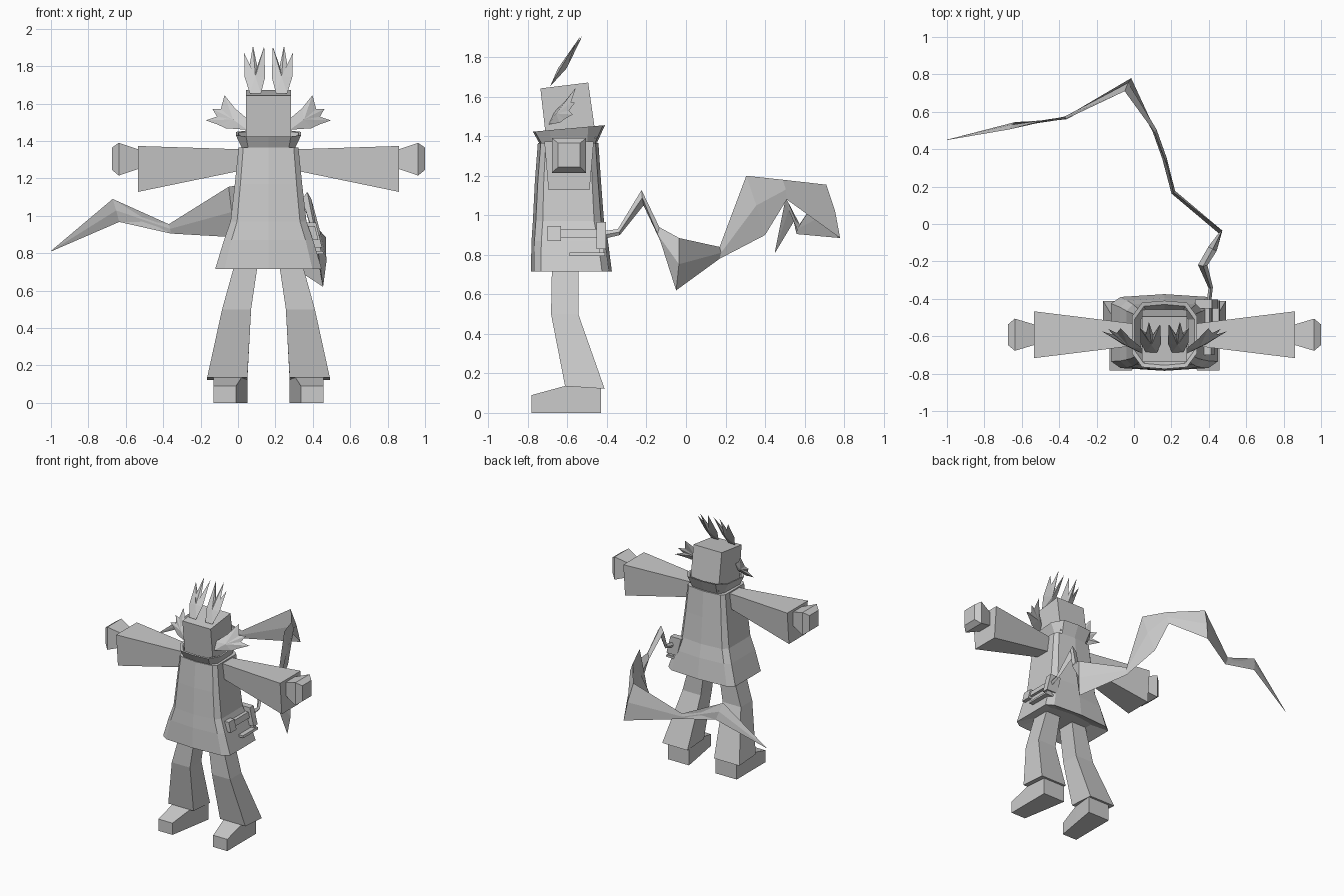
import bpy, bmesh
from mathutils import Vector

CX = 0.163  # centre line of the figure
grey = bpy.data.materials.new("plain_grey")
grey.diffuse_color = (0.6, 0.6, 0.6, 1)


def finish(name, bm, mirror=False, x=CX):
    bmesh.ops.recalc_face_normals(bm, faces=bm.faces)
    me = bpy.data.meshes.new(name)
    bm.to_mesh(me)
    bm.free()
    me.materials.append(grey)
    ob = bpy.data.objects.new(name, me)
    bpy.context.collection.objects.link(ob)
    ob.location.x = x
    if mirror:
        mod = ob.modifiers.new("mirror", 'MIRROR')
        mod.use_clip = False
        mod.use_mirror_merge = False
    return ob


def loft(name, rings, caps=(True, True), **kw):
    """Skin a row of equally sized point rings."""
    bm = bmesh.new()
    vs = [[bm.verts.new(p) for p in r] for r in rings]
    n = len(vs[0])
    for a, b in zip(vs, vs[1:]):
        for i in range(n):
            j = (i + 1) % n
            bm.faces.new((a[i], a[j], b[j], b[i]))
    if caps[0]:
        bm.faces.new(vs[0])
    if caps[1]:
        bm.faces.new(vs[-1])
    return finish(name, bm, **kw)


def rect_z(x0, x1, y0, y1, zf, zb=None):
    zb = zf if zb is None else zb
    return [(x0, y0, zf), (x1, y0, zf), (x1, y1, zb), (x0, y1, zb)]


def rect_x(x, yb, yt, z0, z1, cy=-0.592):
    """Upright section; half depths yb at the bottom, yt at the top."""
    return [(x, cy - yb, z0), (x, cy + yb, z0), (x, cy + yt, z1), (x, cy - yt, z1)]


def coat_ring(w, f, b, z, c, cf, peak=0.015):
    """Chamfered section with slightly peaked front and back."""
    half = [(0, f), (w - c, f + peak), (w, f + cf), (w, b - cf), (w - c, b - peak), (0, b)]
    pts = half + [(-x, y) for x, y in half[-2:0:-1]]
    return [(x, y, z(y) if callable(z) else z) for x, y in pts]


# coat
loft("coat", [
    coat_ring(0.18, -0.70, -0.46, 0.755, 0.04, 0.03),
    coat_ring(0.285, -0.785, -0.375, lambda y: 0.715 + (0.012 if -0.7 < y < -0.45 else 0), 0.05, 0.05),
    coat_ring(0.238, -0.782, -0.395, 0.87, 0.04, 0.05),
    coat_ring(0.203, -0.775, -0.415, 0.97, 0.035, 0.05),
    coat_ring(0.18, -0.765, -0.43, 1.17, 0.03, 0.045),
    coat_ring(0.16, -0.75, -0.443, 1.365, 0.025, 0.04)])

# flared collar, hollow at the top
def slope(z):
    return lambda y: z + 0.09 * (y + 0.59)

loft("collar", [
    coat_ring(0.135, -0.73, -0.45, slope(1.355), 0.03, 0.05, 0.01),
    coat_ring(0.175, -0.775, -0.41, slope(1.44), 0.055, 0.085, 0.01),
    coat_ring(0.16, -0.755, -0.43, slope(1.437), 0.05, 0.08, 0.01),
    coat_ring(0.125, -0.72, -0.46, slope(1.375), 0.03, 0.05, 0.01)])

# head, tipped slightly forward
loft("head", [
    rect_z(-0.12, 0.12, -0.705, -0.455, 1.36, 1.39),
    rect_z(-0.12, 0.12, -0.737, -0.495, 1.642, 1.672)])

# sleeves and hands
loft("sleeve", [
    rect_x(0.13, 0.05, 0.055, 1.245, 1.355),
    rect_x(0.697, 0.104, 0.125, 1.128, 1.373)], mirror=True)
loft("hand", [
    rect_x(0.67, 0.055, 0.055, 1.25, 1.355),
    rect_x(0.697, 0.055, 0.055, 1.25, 1.355),
    rect_x(0.80, 0.086, 0.086, 1.215, 1.39),
    rect_x(0.837, 0.055, 0.055, 1.245, 1.365)], mirror=True)

# trouser legs and shoes
loft("leg", [
    rect_z(0.113, 0.328, -0.612, -0.412, 0.135, 0.122),
    rect_z(0.093, 0.248, -0.683, -0.545, 0.50),
    rect_z(0.053, 0.173, -0.678, -0.543, 0.77)], mirror=True)
loft("shoe", [
    [(0.173, -0.782, 0), (0.293, -0.782, 0), (0.293, -0.782, 0.09), (0.173, -0.782, 0.09)],
    [(0.143, -0.61, 0), (0.293, -0.61, 0), (0.293, -0.61, 0.137), (0.143, -0.61, 0.137)],
    [(0.113, -0.43, 0), (0.293, -0.43, 0), (0.293, -0.43, 0.13), (0.113, -0.43, 0.13)]], mirror=True)


def tuft(name, outline, centre, depth, thick):
    """Spiky leaf shape: outline in x and z, bulging front and back."""
    bm = bmesh.new()
    rim = [bm.verts.new((x, depth(x, z), z)) for x, z in outline]
    cx, cz = centre
    for s in (-thick, thick):
        c = bm.verts.new((cx, depth(cx, cz) + s, cz))
        for i, v in enumerate(rim):
            bm.faces.new((v, rim[(i + 1) % len(rim)], c))
    return finish(name, bm, mirror=True)


# cheek tufts sweep backward, hair tufts rise from the crown
tuft("cheek_tuft",
     [(0.115, 1.46), (0.23, 1.468), (0.27, 1.487), (0.335, 1.51), (0.275, 1.53), (0.30, 1.572),
      (0.255, 1.57), (0.235, 1.645), (0.18, 1.575), (0.115, 1.52)],
     (0.19, 1.515), lambda x, z: -0.675 + 0.45 * (x - 0.12) + 0.45 * (z - 1.5), 0.02)
tuft("hair_tuft",
     [(0.04, 1.655), (0.10, 1.655), (0.127, 1.74), (0.13, 1.87), (0.102, 1.80), (0.083, 1.91),
      (0.06, 1.80), (0.023, 1.905), (0.018, 1.74)],
     (0.07, 1.745), lambda x, z: -0.68 + 0.62 * (z - 1.655) - 0.2 * abs(x - 0.075), 0.022)


def box(name, x, y, z):
    lean = 0.25  # follows the flare of the coat
    def ring(zz):
        d = -lean * (zz - 0.87)
        return rect_z(x[0] + d, x[1] + d, y[0], y[1], zz)
    return loft(name, [ring(z[0]), ring(z[1])], x=0)


# holder on the hip
box("holder_block", (0.36, 0.43), (-0.70, -0.632), (0.87, 0.945))
box("holder_bar", (0.37, 0.42), (-0.632, -0.45), (0.888, 0.93))
box("holder_plate", (0.35, 0.44), (-0.452, -0.405), (0.83, 0.965))
box("holder_base", (0.37, 0.44), (-0.59, -0.41), (0.795, 0.812))
box("holder_post", (0.385, 0.43), (-0.44, -0.415), (0.80, 0.84))

# trailing ribbon: upper edge, lower edge, half width
path = [
    ((0.40, -0.42, 0.92), (0.40, -0.42, 0.88), 0.012),
    ((0.41, -0.345, 0.93), (0.41, -0.335, 0.90), 0.012),
    ((0.37, -0.225, 1.128), (0.365, -0.215, 1.05), 0.025),
    ((0.42, -0.135, 0.94), (0.42, -0.13, 0.87), 0.025),
    ((0.47, -0.035, 0.885), (0.455, -0.05, 0.62), 0.012),
    ((0.21, 0.17, 0.84), (0.21, 0.17, 0.78), 0.012),
    ((0.18, 0.305, 1.20), (0.145, 0.40, 0.90), 0.012),
    ((0.11, 0.49, 1.18), (0.11, 0.51, 1.08), 0.012),
    ((-0.05, 0.71, 1.155), (-0.015, 0.78, 0.885), 0.01),
    ((-0.37, 0.575, 0.955), (-0.36, 0.56, 0.905), 0.006),
    ((-0.67, 0.505, 1.09), (-0.635, 0.545, 0.967), 0.006),
    ((-1.0, 0.45, 0.812), (-0.998, 0.45, 0.81), 0.001)]
mids = [(Vector(a) + Vector(b)) / 2 for a, b, _ in path]
rings = []
for i, (a, b, w) in enumerate(path):
    along = mids[min(i + 1, len(path) - 1)] - mids[max(i - 1, 0)]
    side = Vector((-along.y, along.x, 0)).normalized() * w
    rings.append([a, mids[i] + side, b, mids[i] - side])
loft("ribbon", rings, x=0)
